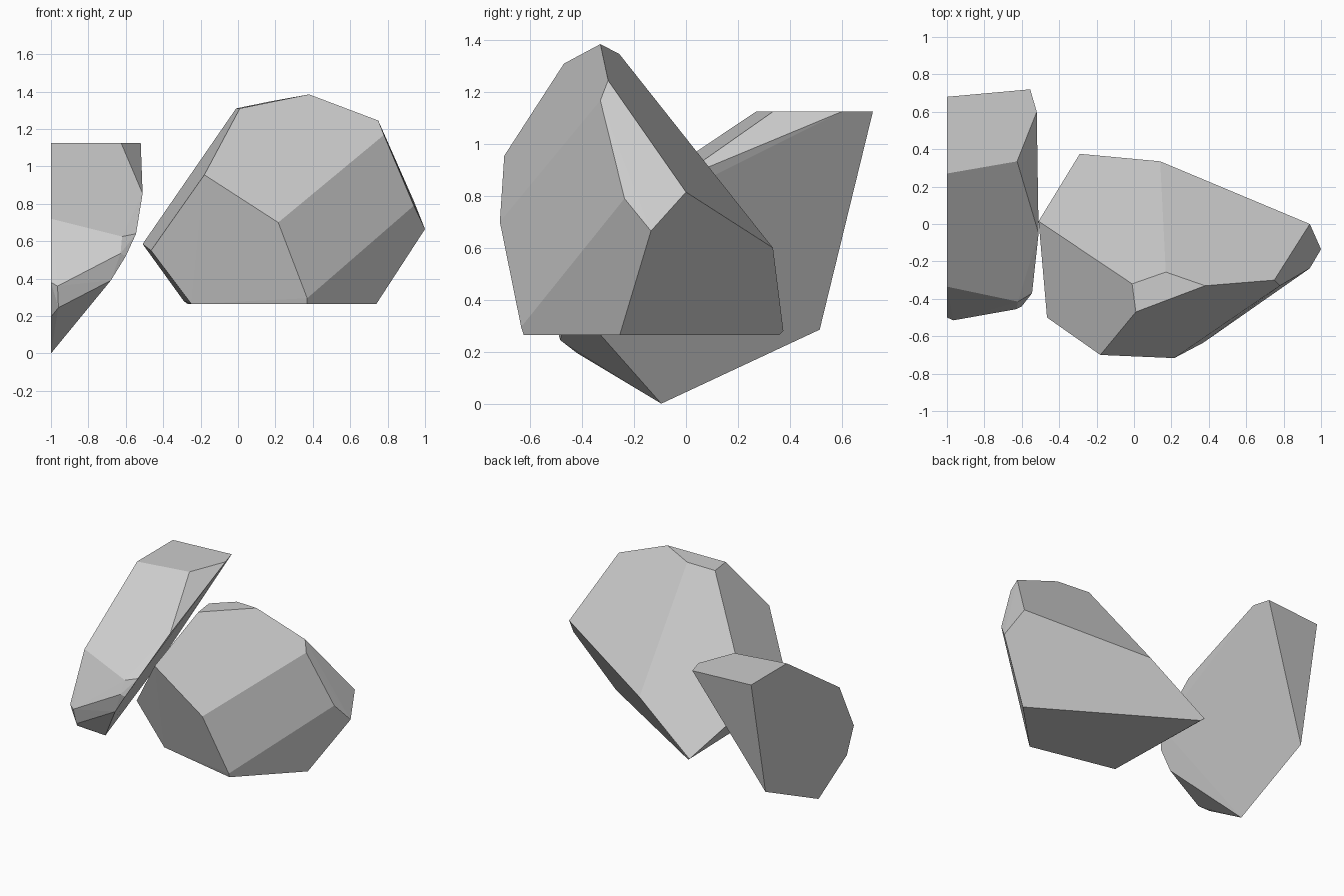
import bpy, bmesh, math


def rock(name, points):
    """Flat-faced boulder: the convex hull of a few corner points."""
    bm = bmesh.new()
    for p in points:
        bm.verts.new(p)
    res = bmesh.ops.convex_hull(bm, input=bm.verts[:])
    loose = [v for v in bm.verts if not v.link_faces]
    bmesh.ops.delete(bm, geom=loose, context='VERTS')
    # Merge nearly coplanar triangles into clean facets
    bmesh.ops.dissolve_limit(bm, angle_limit=math.radians(1.5),
                             verts=bm.verts[:], edges=bm.edges[:])
    bmesh.ops.recalc_face_normals(bm, faces=bm.faces[:])
    mesh = bpy.data.meshes.new(name)
    bm.to_mesh(mesh)
    bm.free()
    obj = bpy.data.objects.new(name, mesh)
    bpy.context.collection.objects.link(obj)
    return obj


# Large rock: flat base, belt of corners, crown
base = [(x, y, 0.265) for x, y in
        [(0.74, -0.255), (0.37, -0.625), (-0.25, -0.49), (-0.27, 0.36)]]
belt = [(-0.29, 0.375, 0.28), (0.37, -0.635, 0.295), (-0.51, 0.015, 0.585),
        (-0.465, -0.5, 0.55), (0.14, 0.335, 0.60), (1.0, -0.135, 0.665),
        (0.215, -0.717, 0.70), (0.94, -0.237, 0.79), (0.94, 0.0, 0.815)]
crown = [(-0.18, -0.70, 0.955), (0.78, -0.33, 1.168), (0.75, -0.30, 1.245),
         (0.01, -0.47, 1.31), (-0.01, -0.32, 1.31), (0.17, -0.257, 1.347),
         (0.38, -0.33, 1.385)]
rock("large_rock", base + belt + crown)

# Small rock: flat cut on the left, flat top, slanted right side
cut = [(-1.0, y, z) for y, z in
       [(0.68, 1.125), (0.515, 0.285), (-0.095, 0.0), (-0.42, 0.195),
        (-0.50, 0.38), (-0.335, 0.72), (0.27, 1.125)]]
top = [(x, y, 1.125) for x, y in
       [(-0.555, 0.72), (-0.52, 0.60), (-0.625, 0.335)]]
side = [(-0.51, -0.05, 0.855), (-0.545, -0.37, 0.64), (-0.62, -0.415, 0.625),
        (-0.628, -0.455, 0.535), (-0.60, -0.44, 0.52), (-0.68, -0.44, 0.39),
        (-0.965, -0.515, 0.36), (-0.96, -0.485, 0.245)]
rock("small_rock", cut + top + side)
